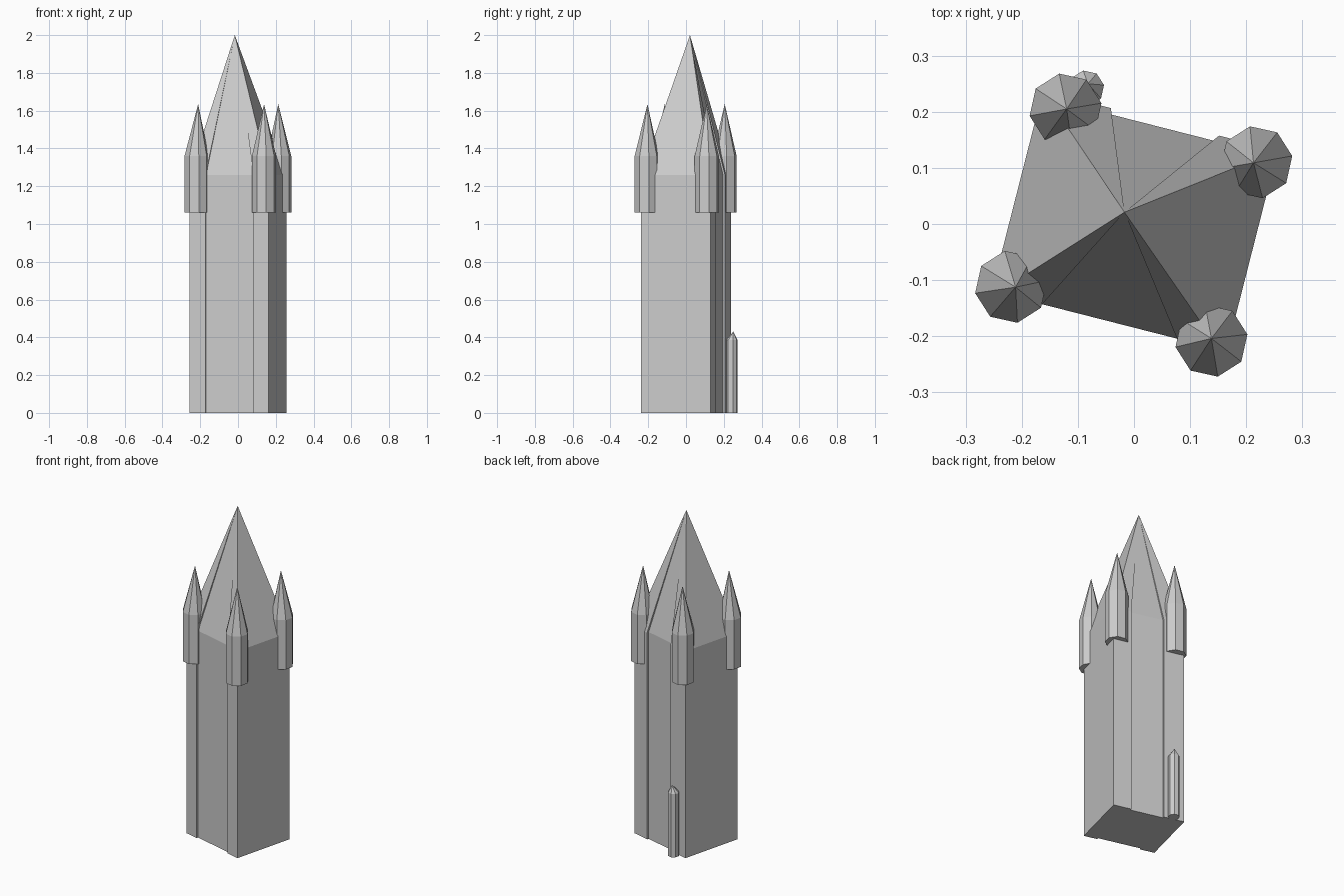
import bpy
from math import cos, sin, pi, radians

cube = bpy.data.objects.get("Cube")
if cube:
    bpy.data.objects.remove(cube)

stone = bpy.data.materials.new("grey_stone")
stone.use_nodes = True
GREY = (0.6, 0.6, 0.6, 1)
stone.diffuse_color = GREY
stone.node_tree.nodes["Principled BSDF"].inputs["Base Color"].default_value = GREY


def spired_prism(name, plan, base, eave, tip):
    """Straight walls over a plan outline, closed below and drawn to a point above."""
    n = len(plan)
    verts = [(x, y, z) for z in (base, eave) for x, y in plan] + [tip]
    faces = [tuple(reversed(range(n)))]
    for i in range(n):
        j = (i + 1) % n
        faces += [(i, j, n + j, n + i), (n + i, n + j, 2 * n)]
    mesh = bpy.data.meshes.new(name)
    mesh.from_pydata(verts, [], faces)
    mesh.materials.append(stone)
    obj = bpy.data.objects.new(name, mesh)
    bpy.context.collection.objects.link(obj)
    return obj


def octagon(x, y, radius, turn=radians(10)):
    return [(x + radius * cos(turn + i * pi / 4), y + radius * sin(turn + i * pi / 4))
            for i in range(8)]


# Main tower: a turned rectangle with recessed panels front and back
W, D, RECESS, TURN = 0.216, 0.19, 0.011, radians(-14.3)
outline = [
    (-W, -D), (-W + 0.087, -D), (-W + 0.087, -D + RECESS),
    (W - 0.083, -D + RECESS), (W - 0.083, -D), (W, -D),
    (W, D), (W - 0.108, D), (W - 0.108, D - RECESS),
    (-W + 0.125, D - RECESS), (-W + 0.125, D), (-W, D),
]
plan = [(x * cos(TURN) - y * sin(TURN), x * sin(TURN) + y * cos(TURN)) for x, y in outline]
spired_prism("main_tower", plan, 0, 1.26, (-0.017, 0.021, 2))

# Hanging corner turrets
for name, x, y, tip_x, tip_y in [
    ("front_right_turret", -0.219, -0.112, -0.211, -0.1125),
    ("front_left_turret", 0.138, -0.208, 0.138, -0.204),
    ("back_left_turret", 0.218, 0.11, 0.213, 0.109),
    ("back_right_turret", -0.122, 0.204, -0.12, 0.205),
]:
    spired_prism(name, octagon(x, y, 0.065), 1.06, 1.36, (tip_x, tip_y, 1.635))

# Small stair turret at the foot of the back wall
spired_prism("stair_turret", octagon(-0.085, 0.242, 0.032), 0, 0.385, (-0.082, 0.25, 0.43))
